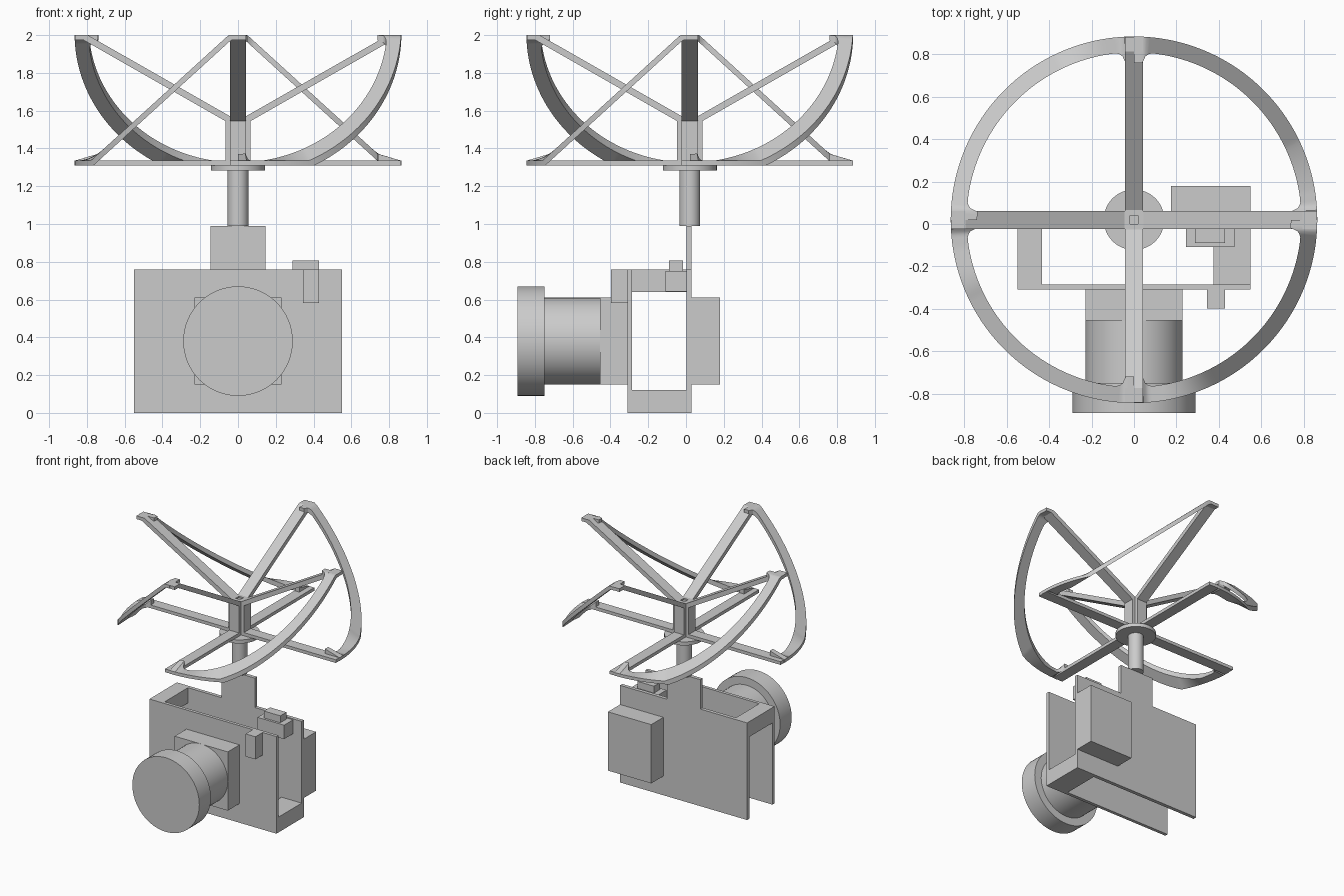
import bpy, bmesh, math
from mathutils import Vector, Matrix

if "Cube" in bpy.data.objects:
    bpy.data.objects.remove(bpy.data.objects["Cube"])

CY = 0.02            # antenna axis, y
W = 0.0425           # half width of antenna strips
R_OUT, R_IN, FILLET = 0.865, 0.79, 0.05


def finish(name, bm, smooth=False):
    bmesh.ops.recalc_face_normals(bm, faces=bm.faces)
    me = bpy.data.meshes.new(name)
    bm.to_mesh(me)
    bm.free()
    ob = bpy.data.objects.new(name, me)
    bpy.context.collection.objects.link(ob)
    if smooth:
        bpy.ops.object.select_all(action='DESELECT')
        ob.select_set(True)
        bpy.context.view_layer.objects.active = ob
        bpy.ops.object.shade_smooth_by_angle(angle=math.radians(25))
    return ob


def box(name, x0, x1, y0, y1, z0, z1):
    bm = bmesh.new()
    bmesh.ops.create_cube(bm, size=1)
    bmesh.ops.scale(bm, vec=(x1 - x0, y1 - y0, z1 - z0), verts=bm.verts)
    bmesh.ops.translate(bm, vec=((x0 + x1) / 2, (y0 + y1) / 2, (z0 + z1) / 2), verts=bm.verts)
    return finish(name, bm)


def cylinder(name, r, a, b, segs=64):
    a, b = Vector(a), Vector(b)
    rot = (b - a).to_track_quat('Z', 'Y').to_matrix().to_4x4()
    bm = bmesh.new()
    bmesh.ops.create_cone(bm, cap_ends=True, segments=segs, radius1=r, radius2=r,
                          depth=(b - a).length, matrix=Matrix.Translation((a + b) / 2) @ rot)
    return finish(name, bm, True)


def prism(name, profile, axis, lo, hi):
    """Extrude a profile along x (profile = y,z) or along y (profile = x,z)."""
    bm = bmesh.new()
    vs = [bm.verts.new((lo, p, z) if axis == 'x' else (p, lo, z)) for p, z in profile]
    ext = bmesh.ops.extrude_face_region(bm, geom=[bm.faces.new(vs)])['geom']
    # keep the first cap so the prism is closed
    if not any(set(f.verts) == set(vs) for f in bm.faces):
        bm.faces.new(vs)
    d = hi - lo
    bmesh.ops.translate(bm, vec=(d, 0, 0) if axis == 'x' else (0, d, 0),
                        verts=[g for g in ext if isinstance(g, bmesh.types.BMVert)])
    return finish(name, bm)


def around(ob):
    """Place an antenna part at all four quarter turns."""
    for k in range(4):
        o = ob if k == 0 else ob.copy()
        if k:
            bpy.context.collection.objects.link(o)
        o.location = (0, CY, 0)
        o.rotation_euler = (0, 0, k * math.pi / 2)


# camera body: two plates, the back one with a mounting tab, and two spacers
box("front_plate", -0.55, 0.55, -0.31, -0.285, 0, 0.76)
prism("back_plate", [(-0.55, 0), (0.55, 0), (0.55, 0.76), (0.145, 0.76), (0.145, 0.99),
                     (-0.145, 0.99), (-0.145, 0.76), (-0.55, 0.76)], 'y', 0.002, 0.03)
box("top_left_spacer", -0.55, -0.435, -0.285, 0.002, 0.64, 0.76)
box("bottom_right_spacer", 0.375, 0.55, -0.285, 0.002, 0, 0.12)
box("rear_pack", 0.175, 0.55, 0.03, 0.18, 0.15, 0.61)

# small controls
box("button_base", 0.245, 0.475, -0.108, 0.002, 0.643, 0.752)
box("button", 0.288, 0.43, -0.09, -0.015, 0.752, 0.806)
box("front_indicator", 0.345, 0.43, -0.398, -0.31, 0.583, 0.76)

# lens
box("lens_mount", -0.23, 0.23, -0.455, -0.31, 0.15, 0.61)
cylinder("lens_barrel", 0.23, (0, -0.455, 0.38), (0, -0.75, 0.38))
cylinder("lens_ring", 0.29, (0, -0.75, 0.38), (0, -0.893, 0.38))

# antenna stem, flange and cross-shaped hub
cylinder("antenna_stem", 0.055, (0, CY, 0.99), (0, CY, 1.285), 32)
cylinder("antenna_flange", 0.143, (0, CY, 1.282), (0, CY, 1.31))
box("hub_x", -0.067, 0.067, CY - W, CY + W, 1.31, 1.56)
box("hub_y", -W, W, CY - 0.067, CY + 0.067, 1.31, 1.56)

# straight arms, low and raised
around(box("low_arm", 0.03, 0.863, -W, W, 1.31, 1.335))
around(prism("raised_arm", [(0.02, 1.545), (0.067, 1.545), (0.82, 1.975), (0.863, 1.975),
                            (0.863, 2.0), (0.795, 2.0), (0.045, 1.572), (0.02, 1.572)],
             'y', -W, W))


def ramp(c, c_low, z_low, c_high, z_high):
    t = min(1, max(0, (c_low - c) / (c_low - c_high)))
    return z_low + t * (z_high - z_low)


def inner_radius(a):
    """Inner edge of the arc, rounded into the arms at both ends."""
    t = R_IN * math.sin(min(a, math.pi / 2 - a)) - W
    if t >= FILLET:
        return R_IN
    t = max(0, t)
    return R_IN - FILLET + math.sqrt(FILLET ** 2 - (FILLET - t) ** 2)


# quarter arcs climbing from each low arm to the next raised arm
bm = bmesh.new()
rows = []
N = 90
for i in range(N + 1):
    a = i / N * math.pi / 2
    row = []
    for r in (inner_radius(a), R_OUT):
        x, y = r * math.cos(a), r * math.sin(a)
        row.append((x, y, ramp(x, 0.765, 1.31, 0.035, 1.975)))
        row.append((x, y, ramp(x, 0.78, 1.335, 0.05, 2.0)))
    rows.append([bm.verts.new(row[k]) for k in (0, 2, 3, 1)])
for p, q in zip(rows, rows[1:]):
    for k in range(4):
        bm.faces.new((p[k], p[(k + 1) % 4], q[(k + 1) % 4], q[k]))
bm.faces.new(rows[0])
bm.faces.new(rows[-1])
around(finish("lobe_arc", bm, True))
